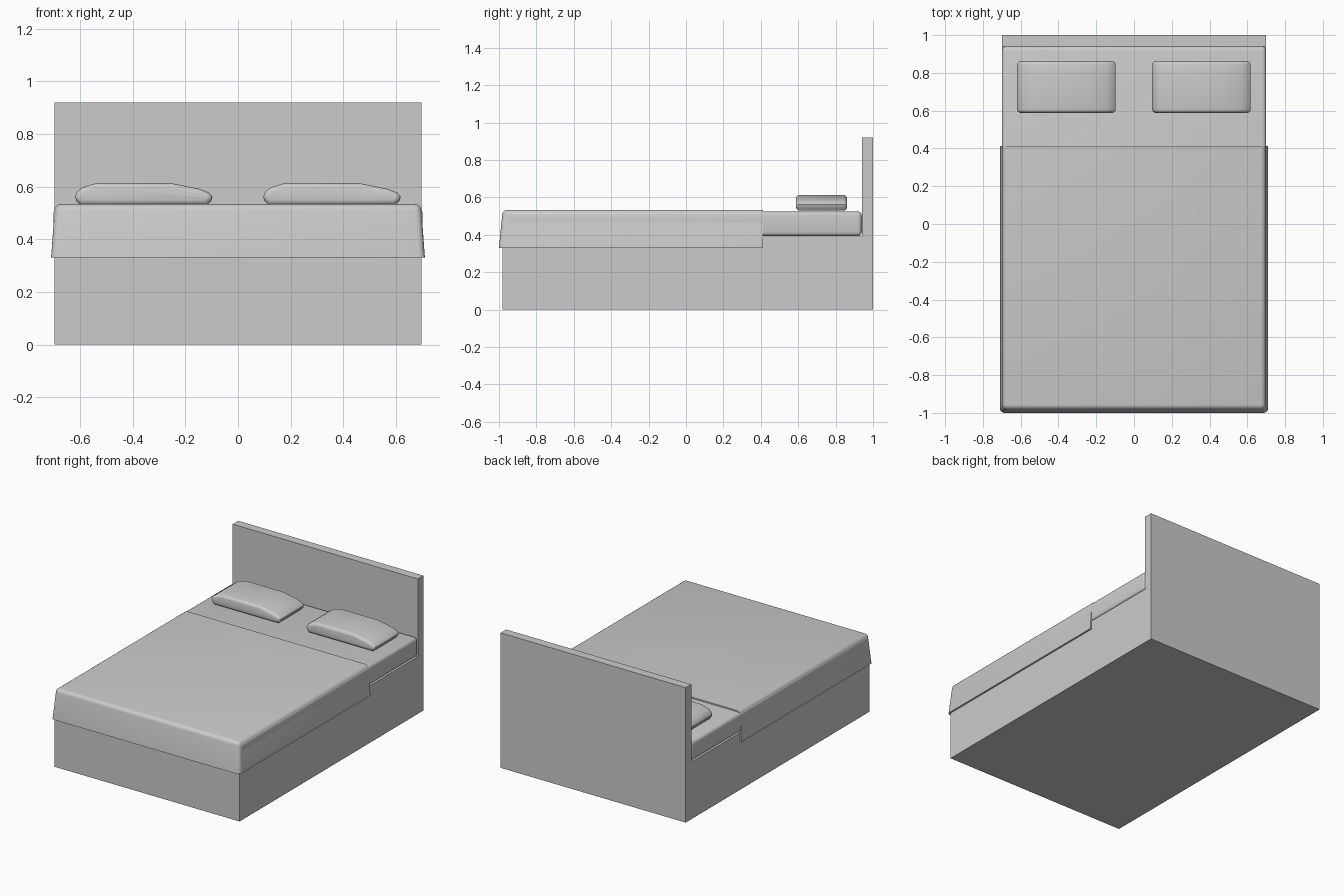
import bpy, bmesh, math

cube = bpy.data.objects.get("Cube")
if cube:
    bpy.data.objects.remove(cube, do_unlink=True)

# One neutral grey for the whole bed
grey = bpy.data.materials.new("plain_grey")
grey.use_nodes = True
colour = (0.6, 0.6, 0.6, 1)
grey.diffuse_color = colour
grey.node_tree.nodes["Principled BSDF"].inputs["Base Color"].default_value = colour


def finish(name, bm, smooth=False):
    bmesh.ops.recalc_face_normals(bm, faces=bm.faces)
    mesh = bpy.data.meshes.new(name)
    bm.to_mesh(mesh)
    bm.free()
    mesh.materials.append(grey)
    obj = bpy.data.objects.new(name, mesh)
    bpy.context.collection.objects.link(obj)
    if smooth:
        bpy.ops.object.select_all(action='DESELECT')
        obj.select_set(True)
        bpy.context.view_layer.objects.active = obj
        bpy.ops.object.shade_smooth_by_angle(angle=math.radians(35))
    return obj


def box(lo, hi):
    bm = bmesh.new()
    bmesh.ops.create_cube(bm, size=1)
    for v in bm.verts:
        v.co = [(a + b) / 2 + c * (b - a) for a, b, c in zip(lo, hi, v.co)]
    return bm


def round_edges(bm, edges, width, segments=4):
    bmesh.ops.bevel(bm, geom=list(edges), offset=width, segments=segments,
                    profile=0.5, affect='EDGES', clamp_overlap=True)


# Base and headboard
finish("bed_base", box((-0.698, -0.98, 0), (0.698, 0.94, 0.39)))
finish("headboard", box((-0.698, 0.94, 0), (0.698, 1, 0.92)))

# Mattress with softened edges
bm = box((-0.7, -0.975, 0.393), (0.7, 0.94, 0.525))
round_edges(bm, bm.edges, 0.022)
finish("mattress", bm, True)

# Blanket flaring out at the hem, cut straight towards the pillows
bm = box((-0.71, -1, 0.33), (0.71, 0.413, 0.534))
for v in bm.verts:
    if v.co.z > 0.5:
        v.co.x *= 0.695 / 0.71
        if v.co.y < 0:
            v.co.y = -0.98
rounded = [e for e in bm.edges
           if max(v.co.z for v in e.verts) > 0.5 and min(v.co.y for v in e.verts) < 0]
round_edges(bm, rounded, 0.024)
finish("blanket", bm, True)

# Pillows: an uneven cushion profile, given depth and rounded at both ends
profile = [(0.02, 0.53), (0.004, 0.547), (0, 0.562), (0.008, 0.582), (0.03, 0.598),
           (0.08, 0.613), (0.365, 0.613), (0.47, 0.592), (0.508, 0.578),
           (0.522, 0.562), (0.518, 0.547), (0.502, 0.53)]
for name, left in (("right_pillow", -0.619), ("left_pillow", 0.096)):
    bm = bmesh.new()
    end = bm.faces.new([bm.verts.new((left + x, 0.588, z)) for x, z in profile])
    depth = bmesh.ops.extrude_face_region(bm, geom=[end], use_keep_orig=True)
    for v in depth["geom"]:
        if isinstance(v, bmesh.types.BMVert):
            v.co.y = 0.862
    rims = [e for e in bm.edges if abs(e.verts[0].co.y - e.verts[1].co.y) < 0.001]
    round_edges(bm, rims, 0.022)
    finish(name, bm, True)
